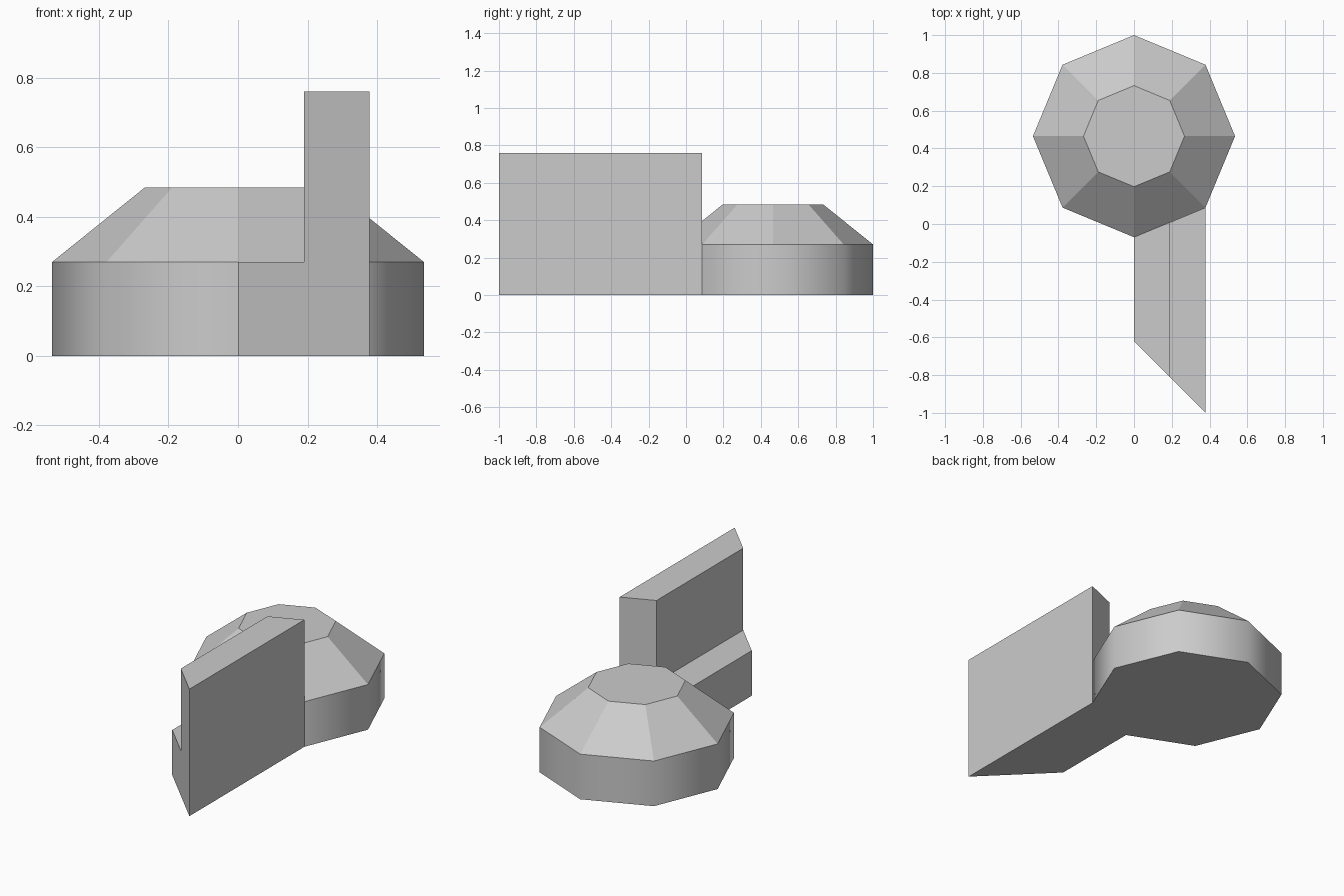
import bpy, bmesh, math
from mathutils import Matrix

cube = bpy.data.objects.get("Cube")
if cube:
    bpy.data.objects.remove(cube, do_unlink=True)

RADIUS, CENTRE_Y = 0.535, 0.465
STEP_Z, ROOF_Z, WALL_Z = 0.27, 0.485, 0.76
HALF_X = RADIUS * math.cos(math.pi / 4)

grey = bpy.data.materials.new("plain grey")
grey.use_nodes = True
colour = (0.6, 0.6, 0.6, 1)
grey.diffuse_color = colour
grey.node_tree.nodes["Principled BSDF"].inputs["Base Color"].default_value = colour


def finish(bm, name):
    bmesh.ops.recalc_face_normals(bm, faces=bm.faces)
    mesh = bpy.data.meshes.new(name)
    bm.to_mesh(mesh)
    bm.free()
    mesh.materials.append(grey)
    obj = bpy.data.objects.new(name, mesh)
    bpy.context.collection.objects.link(obj)
    return obj


# Octagonal base: smooth drum sides, flat tapered roof
bm = bmesh.new()
rings = [[bm.verts.new((r * math.cos(i * math.pi / 4),
                        CENTRE_Y + r * math.sin(i * math.pi / 4), z))
          for i in range(8)]
         for r, z in ((RADIUS, 0), (RADIUS, STEP_Z), (RADIUS / 2, ROOF_Z))]
for level in range(2):
    low, high = rings[level], rings[level + 1]
    for i in range(8):
        j = (i + 1) % 8
        face = bm.faces.new((low[i], low[j], high[j], high[i]))
        face.smooth = level == 0
bm.faces.new(rings[0])
bm.faces.new(rings[2])
for edge in bm.edges:
    a, b = edge.verts
    if a.co.z == b.co.z:
        edge.smooth = False
finish(bm, "octagonal_base")

# Stepped wall: L section, slanted front, back end along the octagon side
section = [(0, 0), (HALF_X, 0), (HALF_X, WALL_Z), (HALF_X / 2, WALL_Z),
           (HALF_X / 2, STEP_Z), (0, STEP_Z)]
slope = math.tan(math.pi / 8)
bm = bmesh.new()
front = [bm.verts.new((x, -1 + HALF_X - x, z)) for x, z in section]
back = [bm.verts.new((x, CENTRE_Y - RADIUS + slope * x, z)) for x, z in section]
bm.faces.new(front)
bm.faces.new(back)
for i in range(len(section)):
    j = (i + 1) % len(section)
    bm.faces.new((front[i], front[j], back[j], back[i]))
finish(bm, "stepped_wall")
